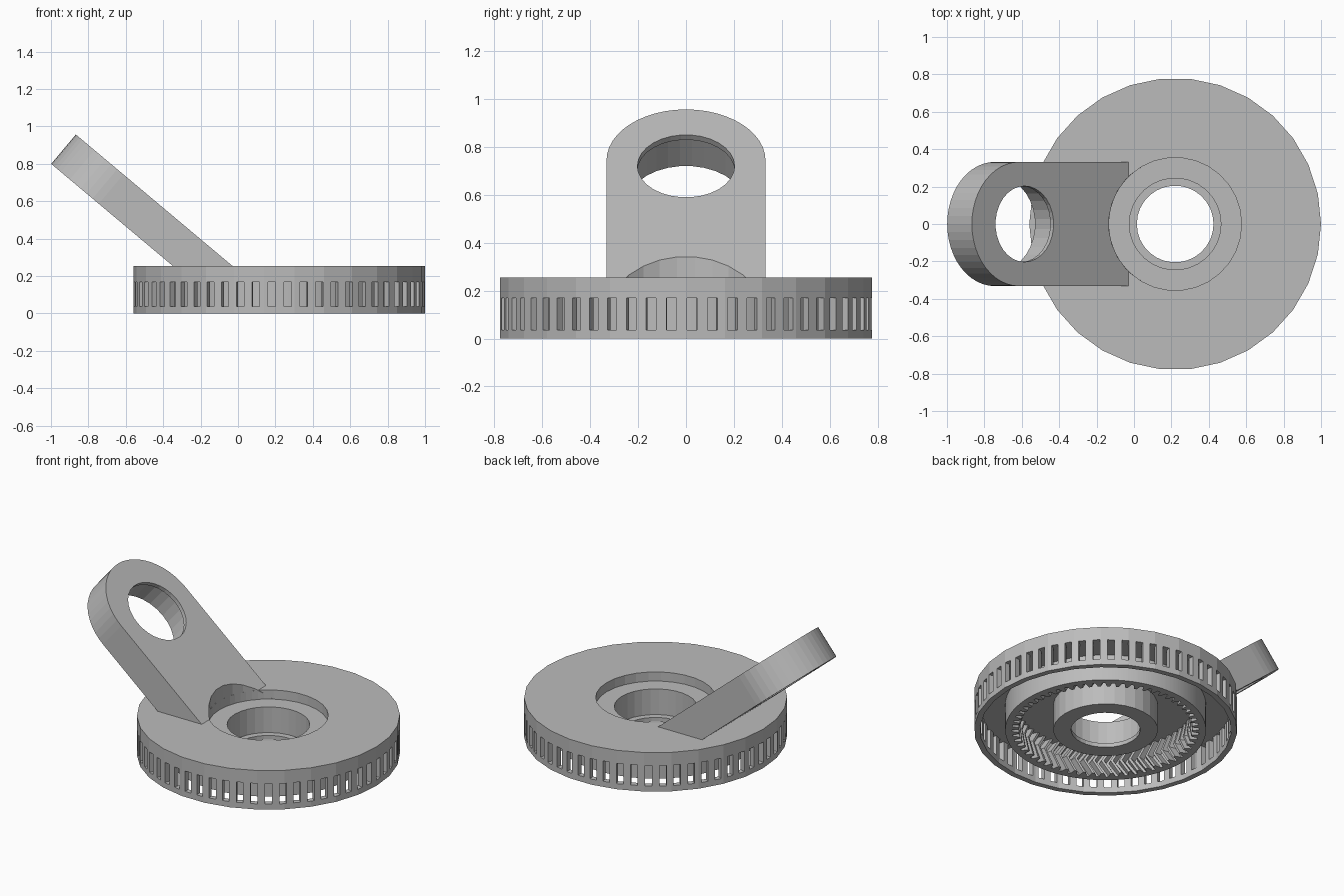
import bpy, bmesh
from math import cos, sin, pi, radians
from mathutils import Matrix, Vector

cube = bpy.data.objects.get("Cube")
if cube:
    bpy.data.objects.remove(cube, do_unlink=True)

CENTRE = Vector((0.22, 0, 0))
SIDES = 30
SLOTS = 57
TEETH = 60
CEILING = 0.17

grey = bpy.data.materials.new("plain_grey")
grey.use_nodes = True
GREY = (0.5, 0.5, 0.5, 1)
grey.diffuse_color = GREY
grey.node_tree.nodes["Principled BSDF"].inputs["Base Color"].default_value = GREY


def make(name, bm, matrix=None):
    bmesh.ops.recalc_face_normals(bm, faces=bm.faces)
    if matrix:
        bm.transform(matrix)
    mesh = bpy.data.meshes.new(name)
    bm.to_mesh(mesh)
    bm.free()
    mesh.materials.append(grey)
    obj = bpy.data.objects.new(name, mesh)
    bpy.context.collection.objects.link(obj)
    return obj


def bridge(bm, loops, closed):
    """Join equal rings of vertices with quads."""
    pairs = list(zip(loops, loops[1:] + loops[:1])) if closed else list(zip(loops, loops[1:]))
    for a, b in pairs:
        n = len(a)
        for i in range(n):
            j = (i + 1) % n
            bm.faces.new((a[i], a[j], b[j], b[i]))


def lathe(name, profile, matrix):
    bm = bmesh.new()
    rings = [[bm.verts.new((r * cos(2 * pi * i / SIDES), r * sin(2 * pi * i / SIDES), z))
              for i in range(SIDES)] for r, z in profile]
    bridge(bm, rings, True)
    return make(name, bm, matrix)


def cylinder(name, radius, low, high, matrix):
    bm = bmesh.new()
    bmesh.ops.create_cone(bm, cap_ends=True, segments=SIDES, radius1=radius, radius2=radius,
                          depth=high - low, matrix=Matrix.Translation((0, 0, (low + high) / 2)))
    return make(name, bm, matrix)


def cut(target, cutter):
    mod = target.modifiers.new("cut", "BOOLEAN")
    mod.operation = "DIFFERENCE"
    mod.solver = "EXACT"
    mod.object = cutter
    deps = bpy.context.evaluated_depsgraph_get()
    mesh = bpy.data.meshes.new_from_object(target.evaluated_get(deps))
    target.modifiers.clear()
    target.data = mesh
    bpy.data.objects.remove(cutter, do_unlink=True)


place = Matrix.Translation(CENTRE)

# Disc body: slotted skirt, top plate, recess and bearing hub in one turned profile
body = lathe("disc_body", [
    (0.78, 0), (0.78, 0.255), (0.355, 0.255), (0.355, 0.195), (0.245, 0.195),
    (0.245, 0.027), (0.205, 0.027), (0.205, 0), (0.31, 0), (0.31, CEILING),
    (0.745, CEILING), (0.745, 0)], place)

# Row of upright slots through the skirt
bm = bmesh.new()
for i in range(SLOTS):
    turn = Matrix.Rotation(0.032 + 2 * pi * i / SLOTS, 4, "Z")
    bmesh.ops.create_cube(bm, size=1, matrix=turn @ Matrix.Translation((0.76, 0, 0.103))
                          @ Matrix.Diagonal((0.12, 0.042, 0.133, 1)))
cut(body, make("slot_cutter", bm, place))

# Ring gear with herringbone inner teeth
bm = bmesh.new()
pitch = 2 * pi / TEETH
tooth = [(0.0, 0.555), (0.3, 0.555), (0.5, 0.515), (0.8, 0.515)]


def gear_ring(z, twist, radius=None):
    ring = []
    for i in range(TEETH):
        for part, r in tooth:
            a = (i + part) * pitch + twist
            r = radius or r
            ring.append(bm.verts.new((r * cos(a), r * sin(a), z)))
    return ring


top = CEILING + 0.005
bridge(bm, [gear_ring(0, 0), gear_ring(top / 2, pitch), gear_ring(top, 0),
            gear_ring(top, 0, 0.595), gear_ring(0, 0, 0.595)], True)
make("ring_gear", bm, place)

# Tilted arm: flat bar with a round end, u along the bar from its tip
tilt = radians(40)
arm_frame = Matrix.Translation((-0.867, 0, 0.957)) @ Matrix.Rotation(tilt, 4, "Y")
HALF, THICK = 0.332, 0.205
outline = [(HALF + HALF * cos(pi / 2 + pi * i / 24), HALF * sin(pi / 2 + pi * i / 24))
           for i in range(25)] + [(1.4, -HALF), (1.4, HALF)]
bm = bmesh.new()
loops = [[bm.verts.new((u, v, z)) for u, v in outline] for z in (-THICK, 0)]
bridge(bm, loops, False)
for loop in loops:
    bm.faces.new(loop)
arm = make("tilted_arm", bm, arm_frame)

# Bearing seat in the arm: narrow lip above, wider bore below
seat = arm_frame @ Matrix.Translation((0.368, 0, 0))
cut(arm, cylinder("lip_cutter", 0.203, -0.1, 0.1, seat))
cut(arm, cylinder("bore_cutter", 0.245, -0.4, -0.027, seat))

# Trim the arm where it meets the plate and the round recess
bm = bmesh.new()
bmesh.ops.create_cube(bm, size=4, matrix=Matrix.Translation((0, 0, -1.8)))
cut(arm, make("floor_cutter", bm))
cut(arm, cylinder("recess_cutter", 0.355, 0.1, 1, place))
